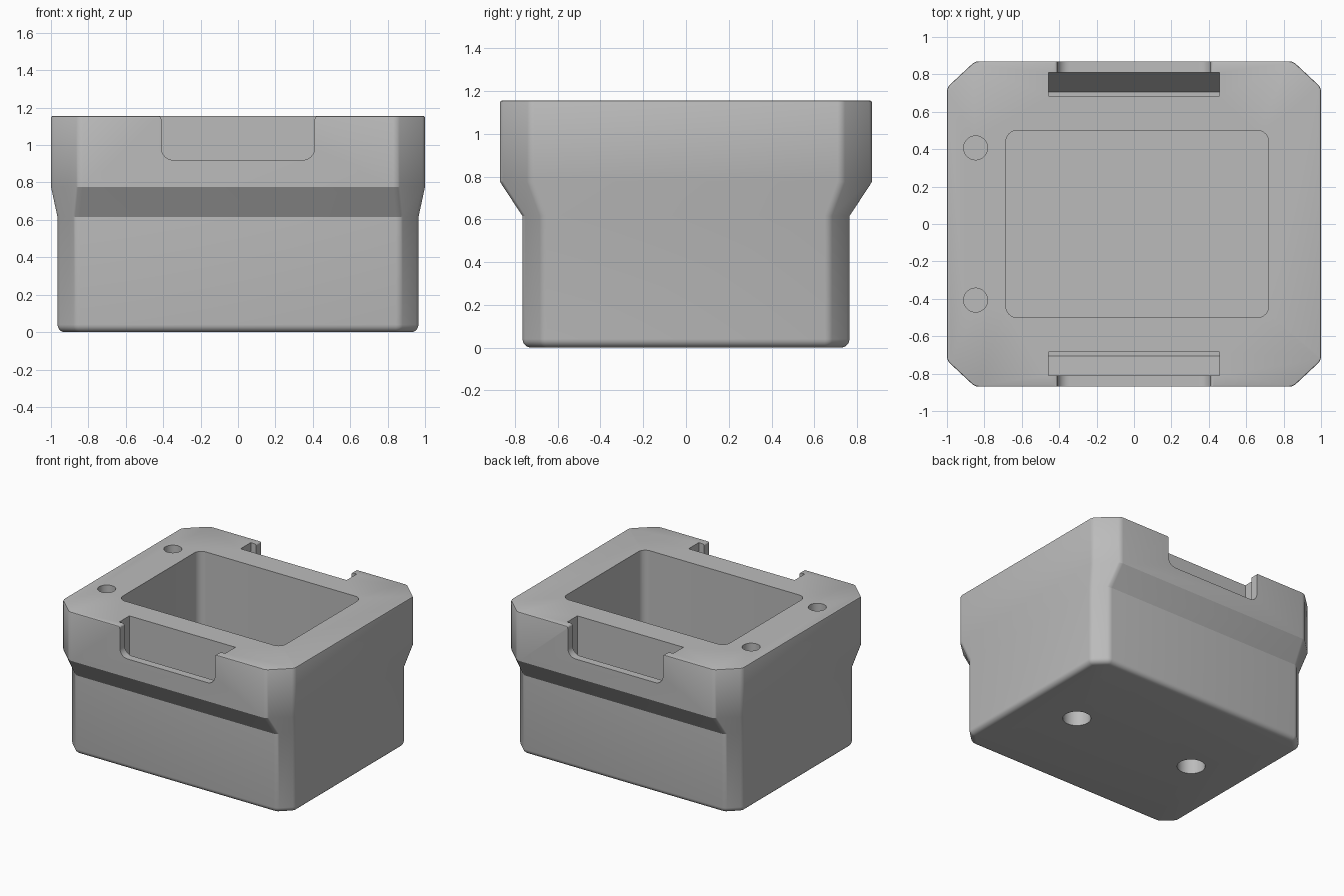
import bpy, bmesh, math
from mathutils import Vector

cube = bpy.data.objects.get("Cube")
if cube:
    bpy.data.objects.remove(cube, do_unlink=True)

grey = bpy.data.materials.new("plain grey")
grey.use_nodes = True
grey.diffuse_color = (0.5, 0.5, 0.5, 1)
grey.node_tree.nodes["Principled BSDF"].inputs["Base Color"].default_value = (0.5, 0.5, 0.5, 1)


def make_object(name, bm):
    bmesh.ops.recalc_face_normals(bm, faces=bm.faces)
    mesh = bpy.data.meshes.new(name)
    bm.to_mesh(mesh)
    bm.free()
    mesh.materials.append(grey)
    obj = bpy.data.objects.new(name, mesh)
    bpy.context.collection.objects.link(obj)
    return obj


def loft(rings):
    """Skin a stack of closed rings and cap both ends."""
    bm = bmesh.new()
    rows = [[bm.verts.new(p) for p in ring] for ring in rings]
    n = len(rows[0])
    for a, b in zip(rows, rows[1:]):
        for i in range(n):
            j = (i + 1) % n
            bm.faces.new((a[i], a[j], b[j], b[i]))
    bm.faces.new(rows[0])
    bm.faces.new(rows[-1])
    bmesh.ops.recalc_face_normals(bm, faces=bm.faces)
    return bm


def octagon(x, y, cx, cy, z):
    quarter = [(x, y - cy), (x - cx, y)]
    pts = quarter + [(-a, b) for a, b in reversed(quarter)]
    pts += [(-a, -b) for a, b in pts]
    return [(a, b, z) for a, b in pts]


def rounded_rect(x0, x1, y0, y1, r, steps=8):
    pts = []
    corners = [(x1 - r, y1 - r), (x0 + r, y1 - r), (x0 + r, y0 + r), (x1 - r, y0 + r)]
    for k, (cx, cy) in enumerate(corners):
        for s in range(steps + 1):
            a = math.pi / 2 * (k + s / steps)
            pts.append((cx + r * math.cos(a), cy + r * math.sin(a)))
    return pts


def circle(cx, cy, r, n=40):
    return [(cx + r * math.cos(math.tau * i / n), cy + r * math.sin(math.tau * i / n))
            for i in range(n)]


def upright(profile, z0, z1):
    return loft([[(x, y, z) for x, y in profile] for z in (z0, z1)])


# Outer body: chamfered block flaring into a wider rim
TOP = 1.155
bm = loft([octagon(0.965, 0.765, 0.1, 0.095, 0),
           octagon(0.965, 0.765, 0.1, 0.095, 0.615),
           octagon(1, 0.87, 0.15, 0.14, 0.775),
           octagon(1, 0.87, 0.15, 0.14, TOP)])


def soften(rule, width, segments):
    edges = [e for e in bm.edges if rule(*(v.co for v in e.verts))]
    bmesh.ops.bevel(bm, geom=edges, offset=width, segments=segments,
                    profile=0.5, affect='EDGES', clamp_overlap=True)


soften(lambda a, b: abs(a.z - b.z) > 0.1, 0.02, 3)
soften(lambda a, b: max(a.z, b.z) < 0.001, 0.04, 5)
soften(lambda a, b: min(a.z, b.z) > TOP - 0.001, 0.008, 2)
body = make_object("housing", bm)

# Cutters: main pocket, top screw holes and underside holes
cutters = [make_object("pocket_cutter",
                       upright(rounded_rect(-0.685, 0.72, -0.5, 0.5, 0.06), 0.23, 1.4))]
for side in (-1, 1):
    cutters.append(make_object("screw_hole_cutter",
                               upright(circle(-0.847, side * 0.407, 0.064), 0.85, 1.4)))
    cutters.append(make_object("base_hole_cutter",
                               upright(circle(side * 0.53, 0, 0.1), -0.2, 0.16)))

    # Finger notch through the rim wall, with slightly flared top corners
    notch = [p for p in rounded_rect(-0.41, 0.41, 0.92, 1.4, 0.065) if p[1] < 1.1]
    flare = [(0.41 + 0.016 * (1 - math.cos(t)), TOP - 0.016 + 0.016 * math.sin(t))
             for t in (0, 0.5, 1, math.pi / 2)]
    flare.append((0.426, 1.4))
    notch += flare + [(-x, z) for x, z in reversed(flare)]
    cutters.append(make_object("notch_cutter", loft(
        [[(x, side * y, z) for x, z in notch] for y in (0.75, 1.0)])))

    # Latch slot behind the notch, its outer wall sloping in with the body
    slot = [(0.685, 1.4), (0.685, 0.64), (0.705, 0.64), (0.81, 0.8), (0.81, 1.4)]
    cutters.append(make_object("slot_cutter", loft(
        [[(x, side * y, z) for y, z in slot] for x in (-0.457, 0.457)])))

bpy.context.view_layer.objects.active = body
for cutter in cutters:
    cutter.hide_render = True
    mod = body.modifiers.new("cut", 'BOOLEAN')
    mod.operation = 'DIFFERENCE'
    mod.solver = 'EXACT'
    mod.object = cutter
    bpy.ops.object.modifier_apply(modifier=mod.name)
for cutter in cutters:
    bpy.data.objects.remove(cutter, do_unlink=True)

# Smooth the rounded edges while keeping creases crisp
bpy.ops.object.select_all(action='DESELECT')
body.select_set(True)
bpy.ops.object.shade_smooth_by_angle(angle=math.radians(25))
